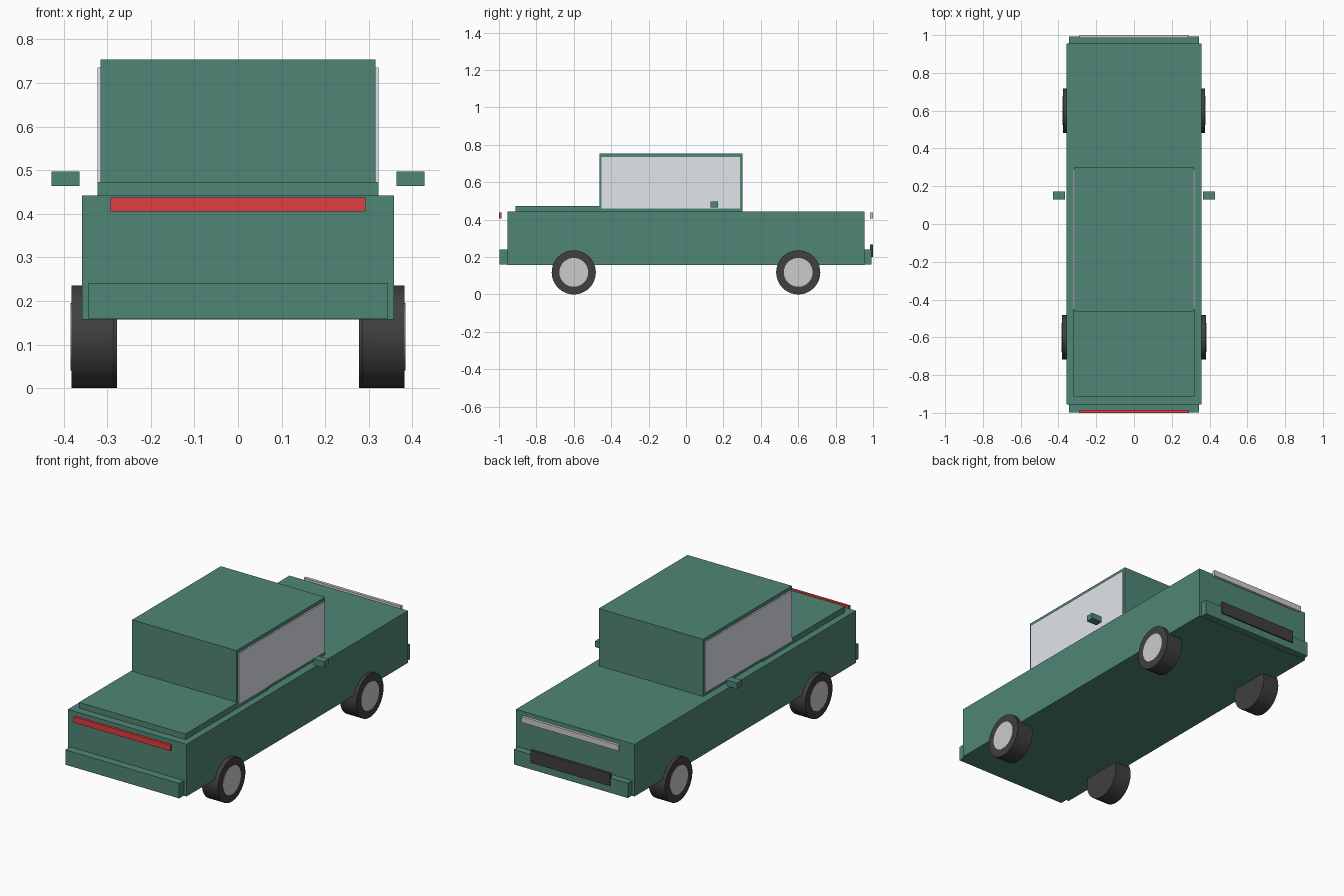
import bpy, math

if "Cube" in bpy.data.objects:
    bpy.data.objects.remove(bpy.data.objects["Cube"])


def material(name, r, g, b):
    m = bpy.data.materials.new(name)
    m.diffuse_color = (r, g, b, 1)
    m.use_nodes = True
    m.node_tree.nodes["Principled BSDF"].inputs["Base Color"].default_value = m.diffuse_color
    return m


GREEN = material("green_paint", 0.08, 0.24, 0.18)
GLASS = material("pale_glass", 0.75, 0.78, 0.83)
DARK = material("dark_rubber", 0.05, 0.05, 0.05)
RED = material("red_lens", 0.75, 0.05, 0.05)
WHITE = material("white_lens", 0.8, 0.8, 0.8)


def box(name, x, y, z, mat):
    """Box given by its (min, max) range on each axis."""
    bpy.ops.mesh.primitive_cube_add(size=1, location=[sum(r) / 2 for r in (x, y, z)])
    o = bpy.context.object
    o.name = name
    o.scale = [r[1] - r[0] for r in (x, y, z)]
    bpy.ops.object.transform_apply(location=False, rotation=False, scale=True)
    o.data.materials.append(mat)
    return o


def disc(name, radius, x, y, z, mat):
    """Cylinder along x, spanning the x range."""
    bpy.ops.mesh.primitive_cylinder_add(
        vertices=40, radius=radius, depth=abs(x[1] - x[0]),
        location=(sum(x) / 2, y, z), rotation=(0, math.pi / 2, 0))
    o = bpy.context.object
    o.name = name
    o.data.materials.append(mat)
    bpy.ops.object.shade_smooth_by_angle(angle=math.radians(40))
    return o


# Body, raised deck and cabin
box("body", (-0.358, 0.358), (-0.955, 0.955), (0.158, 0.442), GREEN)
box("deck", (-0.322, 0.322), (-0.912, -0.2), (0.44, 0.473), GREEN)
box("cabin", (-0.315, 0.315), (-0.463, 0.302), (0.44, 0.754), GREEN)

# Bumpers
box("front_bumper", (-0.344, 0.344), (-0.998, -0.95), (0.16, 0.241), GREEN)
box("rear_bumper", (-0.344, 0.344), (0.95, 0.993), (0.16, 0.241), GREEN)

# Light bars and dark grille strip
box("red_light_bar", (-0.292, 0.292), (-1.0, -0.986), (0.405, 0.437), RED)
box("white_light_bar", (-0.292, 0.292), (0.984, 1.0), (0.405, 0.437), WHITE)
box("grille", (-0.24, 0.24), (0.984, 1.0), (0.2, 0.268), DARK)

for side, s in (("left", -1), ("right", 1)):
    # Side window and door mirror
    box(side + "_window", sorted((s * 0.31, s * 0.322)), (-0.452, 0.29), (0.46, 0.735), GLASS)
    box(side + "_mirror", sorted((s * 0.364, s * 0.428)), (0.13, 0.172), (0.464, 0.497), GREEN)
    # Wheels with hub caps on the outer face
    for end, y, outer in (("front", -0.6, 0.384), ("rear", 0.6, 0.378)):
        disc(f"{side}_{end}_tire", 0.118, sorted((s * (outer - 0.1), s * (outer - 0.002))), y, 0.118, DARK)
        disc(f"{side}_{end}_hub", 0.077, sorted((s * (outer - 0.05), s * outer)), y, 0.118, WHITE)
